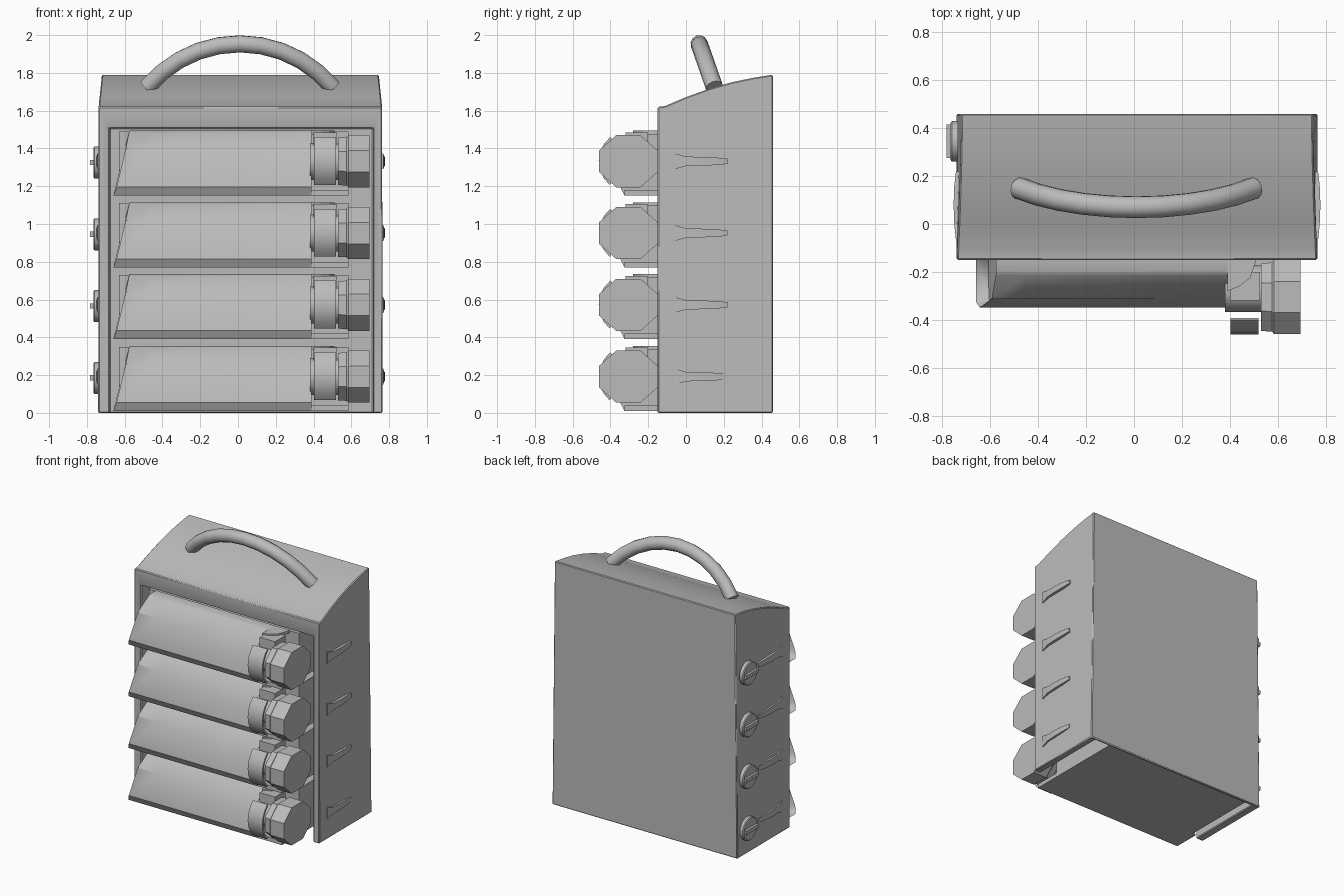
import bpy, bmesh, math
from mathutils import Vector, Matrix

cube = bpy.data.objects.get("Cube")
if cube:
    bpy.data.objects.remove(cube, do_unlink=True)

grey = bpy.data.materials.new("plain_grey")
grey.use_nodes = True
grey.diffuse_color = (0.5, 0.5, 0.5, 1)
grey.node_tree.nodes["Principled BSDF"].inputs["Base Color"].default_value = (0.5, 0.5, 0.5, 1)


def finish(name, bm, smooth=False):
    bmesh.ops.recalc_face_normals(bm, faces=bm.faces)
    mesh = bpy.data.meshes.new(name)
    bm.to_mesh(mesh)
    bm.free()
    mesh.materials.append(grey)
    ob = bpy.data.objects.new(name, mesh)
    bpy.context.collection.objects.link(ob)
    if smooth:
        bpy.ops.object.select_all(action="DESELECT")
        ob.select_set(True)
        bpy.context.view_layer.objects.active = ob
        bpy.ops.object.shade_smooth_by_angle(angle=math.radians(35))
    return ob


def loft(name, rings, smooth=False, capped=True):
    """Skin a list of equally sized closed rings and cap both ends."""
    bm = bmesh.new()
    rows = [[bm.verts.new(p) for p in ring] for ring in rings]
    n = len(rows[0])
    for a, b in zip(rows, rows[1:]):
        for i in range(n):
            j = (i + 1) % n
            bm.faces.new((a[i], a[j], b[j], b[i]))
    caps = [bm.faces.new(rows[0]), bm.faces.new(rows[-1])] if capped else []
    return finish(name, bm, smooth)


def box(name, x, y, z):
    return loft(name, [[(px, y[0], z[0]), (px, y[1], z[0]), (px, y[1], z[1]), (px, y[0], z[1])]
                       for px in x])


def turned(name, profile, y, z, sides, squash=1.0, smooth=False):
    """Ring profile of (x, radius) about an axis along x."""
    step = 2 * math.pi / sides
    return loft(name, [[(x, y + r * math.cos((i + 0.5) * step),
                         z + squash * r * math.sin((i + 0.5) * step)) for i in range(sides)]
                       for x, r in profile], smooth)


# Cabinet: side profile, drawn in slightly toward the top
top_curve = [(-0.15, 1.62), (-0.11, 1.625), (0.0, 1.672), (0.12, 1.715),
             (0.24, 1.75), (0.36, 1.775), (0.46, 1.79)]
side = [(0.46, 0), (-0.15, 0)] + top_curve
draw_in = lambda z: max(0, z - 1.6) * 0.1
cabinet = loft("cabinet", [[(-0.74 + draw_in(z), y, z) for y, z in side],
                           [(0.765 - draw_in(z), y, z) for y, z in side]], True)
opening = box("opening_cutter", (-0.68, 0.715), (-0.3, 0.44), (-0.1, 1.51))
opening.hide_render = True
opening.hide_viewport = True
cut = cabinet.modifiers.new("opening", "BOOLEAN")
cut.object = opening
cut.solver = "EXACT"
edge = cabinet.modifiers.new("soft_edges", "BEVEL")
edge.width = 0.006
edge.segments = 1
edge.limit_method = "ANGLE"
edge.angle_limit = math.radians(50)

# Carry handle: leaning arched tube
tilt = 0.35
lean = Vector((0, -tilt, 1)).normalized()
rings = []
for k in range(11):
    a = math.radians(-50 + 10 * k)
    out = Vector((math.sin(a), 0, 0)) + lean * math.cos(a)
    z = 1.725 + 0.64 * (math.cos(a) - math.cos(math.radians(50)))
    centre = Vector((0.01 + 0.64 * math.sin(a), 0.15 - tilt * (z - 1.725), z))
    across = Vector((0, 1, tilt)).normalized()
    rings.append([centre + 0.046 * (out * math.cos(t) + across * math.sin(t))
                  for t in (i * math.pi / 6 for i in range(12))])
loft("carry_handle", rings, True)


def tray(z0, tag):
    # Front shell with a creased face and a slanting, hollowed left end
    def section(crease, shift, end=None):
        pts = [(-0.13, 0), (-0.325, 0), (-0.348, 0.045), (-0.312, crease), (-0.215, 0.335),
               (-0.195, 0.345), (-0.13, 0.345)]
        return [((-0.66 + 0.085 * math.sqrt(z / 0.345) * (z / 0.345) ** 0.3 + shift)
                 if end is None else end, y, z0 + z) for y, z in pts]
    stations = [section(0.25, 0), section(0.24, 0, -0.45), section(0.225, 0, -0.2),
                section(0.17, 0, 0.1), section(0.17, 0, 0.39)]
    ob = loft("tray_front_" + tag, stations, True)
    bm = bmesh.new()
    bm.from_mesh(ob.data)
    bm.faces.ensure_lookup_table()
    end = min((f for f in bm.faces if len(f.verts) > 4), key=lambda f: f.calc_center_median().x)
    bmesh.ops.inset_region(bm, faces=[end], thickness=0.02)
    bmesh.ops.translate(bm, verts=end.verts, vec=(0.05, 0, 0))
    bm.to_mesh(ob.data)
    bm.free()

    # Body inside the cabinet, base lip and corner shelf beside the cap
    box("tray_body_" + tag, (-0.63, 0.585), (-0.13, 0.438), (z0, z0 + 0.34))
    box("tray_lip_" + tag, (0.39, 0.585), (-0.325, -0.13), (z0, z0 + 0.03))
    shelf = [(0.39, -0.13), (0.39, -0.28), (0.44, -0.26), (0.485, -0.225), (0.51, -0.15), (0.51, -0.13)]
    loft("corner_shelf_" + tag, [[(x, y, z0 + h) for x, y in shelf] for h in (0.325, 0.345)])

    # Eight-sided cap, its collar and neck
    zc = z0 + 0.182
    r = 0.155 / math.cos(math.pi / 8)
    turned("cap_" + tag, [(0.53, 0.91 * r), (0.575, 0.93 * r), (0.585, r), (0.695, r)],
           -0.305, zc, 8, 0.89)
    turned("cap_neck_" + tag, [(0.38, 0.1), (0.54, 0.1)], -0.27, zc, 16, 1, True)
    box("latch_block_" + tag, (0.4, 0.525), (-0.32, -0.2), (zc + 0.06, z0 + 0.335))

    # Curved latch plate hooked round the neck
    arc = [math.radians(d) for d in range(128, 231, 17)]
    outline = [(0.16, a) for a in arc] + [(0.145, a) for a in reversed(arc)]
    loft("latch_plate_" + tag, [[(x, -0.302 + q * math.cos(a), zc + 0.85 * 1.2 * q * math.sin(a))
                                 for q, a in outline] for x in (0.402, 0.52)], True)

    # Turn knob with a grip bar on the right wall
    turned("side_knob_" + tag, [(-0.735, 0.085), (-0.76, 0.085), (-0.766, 0.078)],
           0.345, zc - 0.007, 24, 1, True)
    box("knob_grip_" + tag, (-0.783, -0.76), (0.275, 0.415), (zc - 0.02, zc + 0.008))

    # Raised clips on both walls, thickest in the middle
    for name, wall, s in (("left", 0.765, 1), ("right", -0.74, -1)):
        shape = [(-0.06, 0.042, 0.004), (0.0, 0.025, 0.01), (0.08, 0.023, 0.013),
                 (0.16, 0.02, 0.01), (0.22, 0.014, 0.003)]
        loft(f"{name}_clip_{tag}", [[(wall - 0.01 * s, y, zc - w), (wall + h * s, y, zc - w),
                                     (wall + h * s, y, zc + w), (wall - 0.01 * s, y, zc + w)]
                                    for y, w, h in shape])


for i, word in enumerate(("bottom", "lower", "upper", "top")):
    tray(0.01 + 0.38 * i, word)
